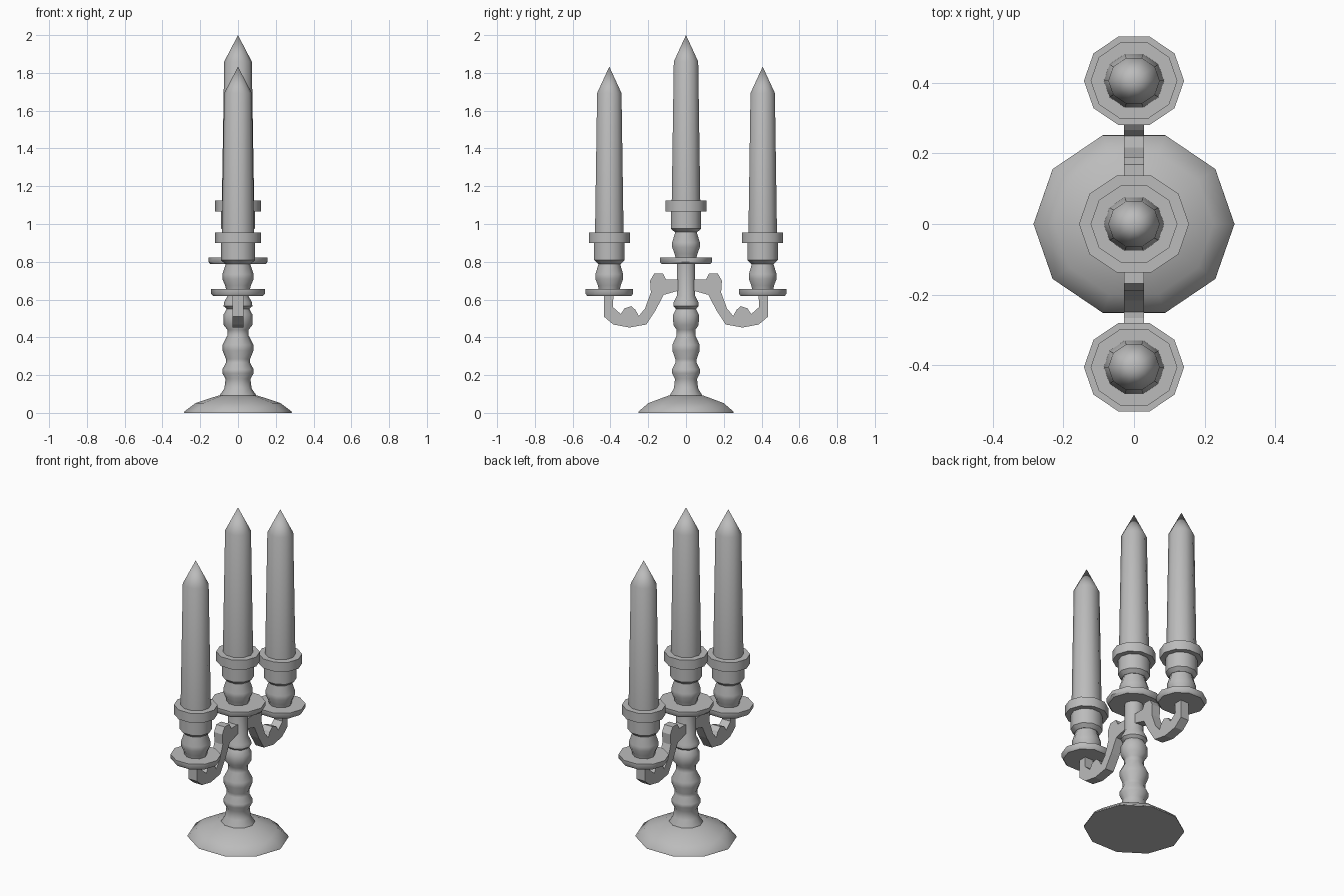
import bpy, bmesh
from math import cos, sin, pi, radians

if "Cube" in bpy.data.objects:
    bpy.data.objects.remove(bpy.data.objects["Cube"])

SIDES = 10
SQUASH = 0.93      # turned parts are slightly narrower front to back
ARM_REACH = 0.406

grey = bpy.data.materials.new("plain grey")
grey.use_nodes = True
grey.diffuse_color = (0.5, 0.5, 0.5, 1)
grey.node_tree.nodes["Principled BSDF"].inputs["Base Color"].default_value = (0.5, 0.5, 0.5, 1)


def finish(bm, name, angle):
    bmesh.ops.recalc_face_normals(bm, faces=bm.faces[:])
    mesh = bpy.data.meshes.new(name)
    bm.to_mesh(mesh)
    bm.free()
    mesh.materials.append(grey)
    obj = bpy.data.objects.new(name, mesh)
    bpy.context.collection.objects.link(obj)
    bpy.ops.object.select_all(action='DESELECT')
    obj.select_set(True)
    bpy.context.view_layer.objects.active = obj
    if angle:
        bpy.ops.object.shade_smooth_by_angle(angle=radians(angle))
    return obj


def lathe(name, profile, y=0.0, z=0.0):
    """Turn a list of (radius, height) points, capped at both ends."""
    bm = bmesh.new()
    rings = []
    for r, h in profile:
        count = SIDES if r else 1
        rings.append([bm.verts.new((r * cos(2 * pi * i / SIDES),
                                    y + SQUASH * r * sin(2 * pi * i / SIDES),
                                    z + h)) for i in range(count)])
    for low, high in zip(rings, rings[1:]):
        for i in range(SIDES):
            j = (i + 1) % SIDES
            if len(high) == 1:
                bm.faces.new((low[i], low[j], high[0]))
            else:
                bm.faces.new((low[i], low[j], high[j], high[i]))
    for ring in (rings[0], rings[-1]):
        if len(ring) > 1:
            bm.faces.new(ring)
    return finish(bm, name, 40)


def candle_set(prefix, y, z, pan_radius, candle_height):
    """Drip pan, knob, cup and candle, standing on height z."""
    lathe(prefix + "_drip_pan", [(pan_radius * 0.93, 0), (pan_radius, 0.012),
                                 (pan_radius, 0.036)], y, z)
    lathe(prefix + "_knob", [(0.062, 0.03), (0.068, 0.055), (0.083, 0.09), (0.083, 0.115),
                             (0.066, 0.165), (0.066, 0.18)], y, z)
    lathe(prefix + "_cup", [(0.068, 0.17), (0.091, 0.19), (0.091, 0.28)], y, z)
    lathe(prefix + "_cup_rim", [(0.123, 0.28), (0.123, 0.337)], y, z)
    tip = candle_height
    lathe(prefix + "_candle", [(0.086, 0.3), (0.073, tip - 0.14), (0, tip)], y, z)


# Foot and turned column
lathe("base", [(0.285, 0), (0.283, 0.008), (0.225, 0.052), (0.1, 0.093)])
lathe("column", [(0.098, 0.08), (0.095, 0.096), (0.072, 0.13), (0.066, 0.18),
                 (0.083, 0.21), (0.083, 0.23), (0.064, 0.265), (0.064, 0.285),
                 (0.082, 0.33), (0.082, 0.36), (0.056, 0.41), (0.056, 0.44),
                 (0.076, 0.465), (0.077, 0.52), (0.06, 0.55), (0.076, 0.565),
                 (0.074, 0.585), (0.055, 0.62), (0.055, 0.79)])

# Candles: a tall one in the middle and one at the end of each arm
candle_set("middle", 0, 0.787, 0.156, 1.213)
candle_set("front", -ARM_REACH, 0.619, 0.142, 1.214)
candle_set("back", ARM_REACH, 0.619, 0.142, 1.214)

# Scrolled arms: flat outline (reach, height) given thickness
ARM = [(0.435, 0.625), (0.435, 0.51), (0.385, 0.468), (0.3, 0.452), (0.21, 0.468),
       (0.16, 0.545), (0.118, 0.625), (0.03, 0.65), (0.03, 0.705), (0.106, 0.705),
       (0.122, 0.738), (0.168, 0.738), (0.19, 0.7), (0.186, 0.637), (0.217, 0.553),
       (0.25, 0.512), (0.267, 0.545), (0.29, 0.565), (0.326, 0.553), (0.345, 0.523),
       (0.387, 0.56), (0.384, 0.625)]
for name, side in (("front_arm", -1), ("back_arm", 1)):
    bm = bmesh.new()
    face = bm.faces.new([bm.verts.new((-0.028, side * y, z)) for y, z in ARM])
    grown = bmesh.ops.extrude_face_region(bm, geom=[face])["geom"]
    bmesh.ops.translate(bm, vec=(0.056, 0, 0),
                        verts=[v for v in grown if isinstance(v, bmesh.types.BMVert)])
    finish(bm, name, 0)
